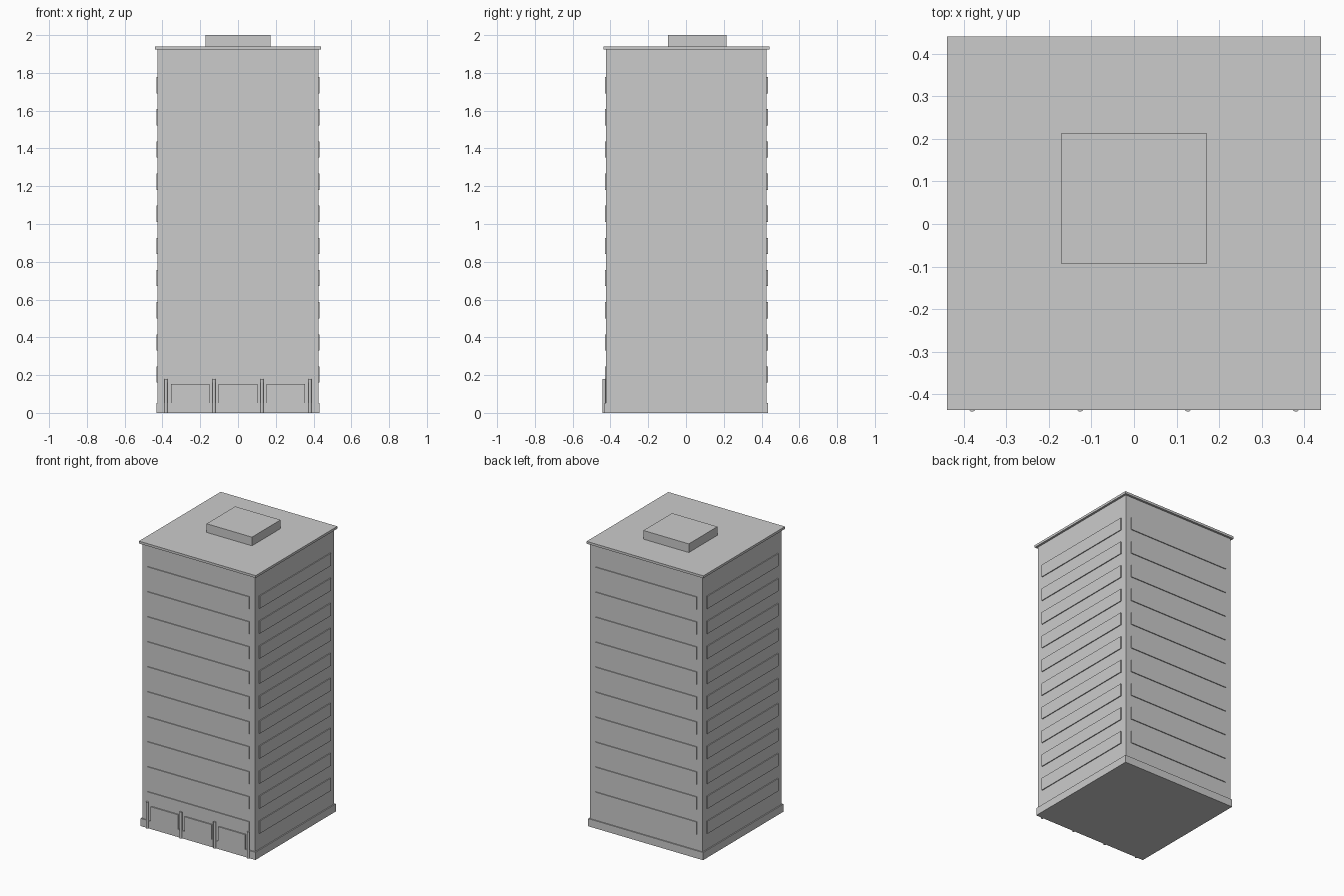
import bpy

if "Cube" in bpy.data.objects:
    bpy.data.objects.remove(bpy.data.objects["Cube"])

CY = 0.002       # tower centre in y (front columns shift the bounds)
HALF = 0.425     # half width of the tower shaft


def box(name, x0, x1, y0, y1, z0, z1):
    bpy.ops.mesh.primitive_cube_add(
        size=1, location=((x0 + x1) / 2, (y0 + y1) / 2, (z0 + z1) / 2))
    ob = bpy.context.object
    ob.name = name
    ob.scale = (x1 - x0, y1 - y0, z1 - z0)
    bpy.ops.object.transform_apply(location=False, rotation=False, scale=True)
    return ob


def slab(name, half, z0, z1):
    return box(name, -half, half, CY - half, CY + half, z0, z1)


# Main masses
slab("tower_shaft", HALF, 0.0, 1.925)
slab("base_plinth", 0.4325, 0.0, 0.052)
slab("roof_cornice", 0.4395, 1.925, 1.941)
box("rooftop_plant_room", -0.171, 0.171, -0.094, 0.214, 1.941, 2.0)

# Shallow window bands on all four sides of every floor
OUT, INN, LEN = 0.431, 0.419, 0.382
for floor in range(10):
    z0 = 0.16 + floor * 0.1702
    z1 = z0 + 0.086
    for side, s in (("front", -1), ("back", 1)):
        a, b = sorted((s * INN, s * OUT))
        box(f"window_band_{side}_{floor + 1}", -LEN, LEN, CY + a, CY + b, z0, z1)
    for side, s in (("left", -1), ("right", 1)):
        a, b = sorted((s * INN, s * OUT))
        box(f"window_band_{side}_{floor + 1}", a, b, CY - LEN, CY + LEN, z0, z1)

# Entrance columns
for i in range(4):
    bpy.ops.mesh.primitive_cylinder_add(
        vertices=12, radius=0.0085, depth=0.18,
        location=(-0.381 + i * 0.254, -0.433, 0.09))
    bpy.context.object.name = f"entrance_column_{i + 1}"
    bpy.ops.object.shade_smooth_by_angle()

# Ground floor glazing between the columns
for i in range(3):
    x = (i - 1) * 0.254
    box(f"entrance_glazing_{i + 1}", x - 0.102, x + 0.102, -0.431, -0.415, 0.02, 0.152)
